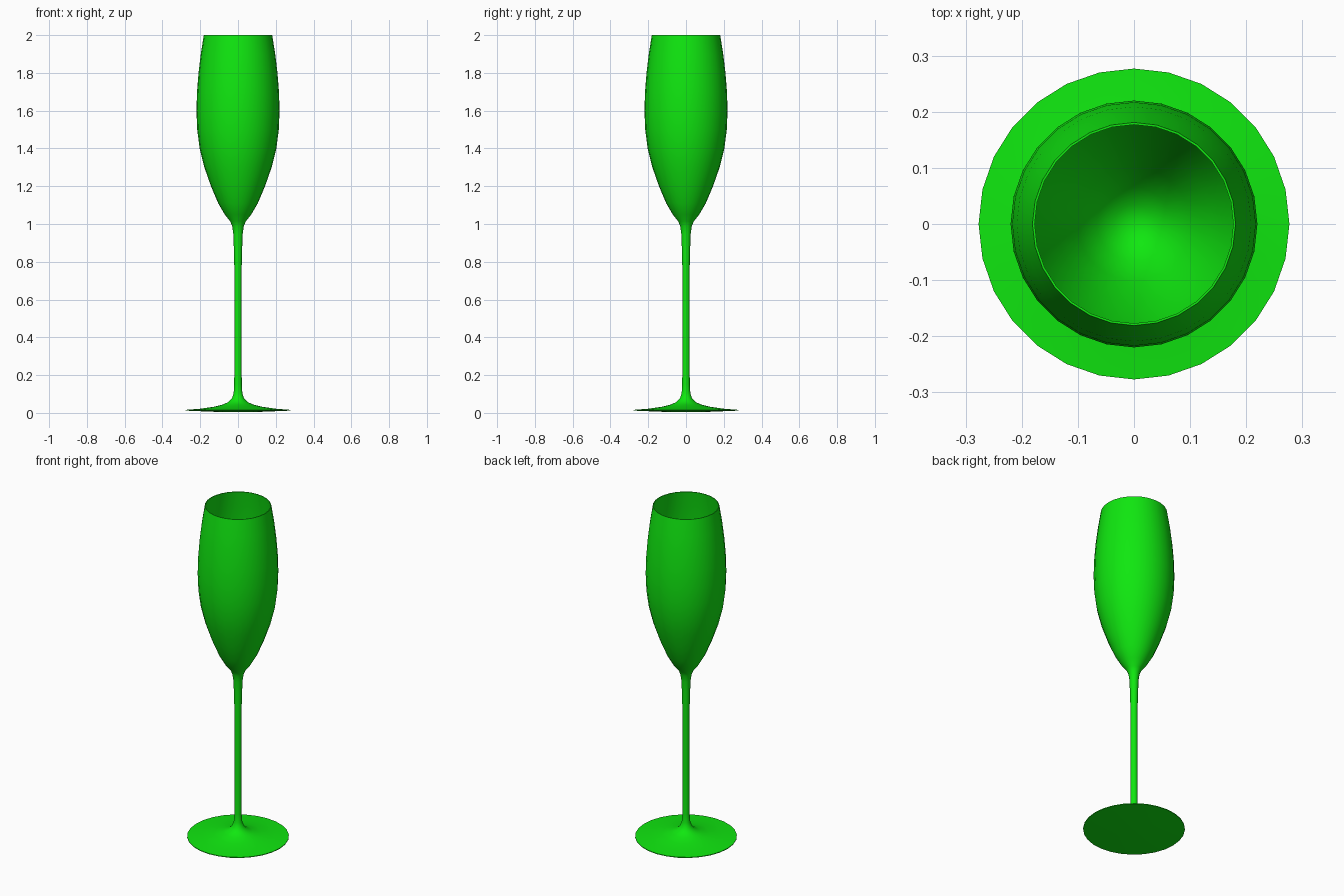
import bpy
import bmesh
import math

SIDES = 28

cube = bpy.data.objects.get("Cube")
if cube:
    bpy.data.objects.remove(cube, do_unlink=True)

# Single green glass colour
green = bpy.data.materials.new("bright_green")
green.use_nodes = True
colour = (0.005, 0.8, 0.005, 1)
green.diffuse_color = colour
green.node_tree.nodes["Principled BSDF"].inputs["Base Color"].default_value = colour


def lathe(name, profile):
    """Spin a (radius, height) profile around the z axis."""
    bm = bmesh.new()
    verts = [bm.verts.new((r, 0, z)) for r, z in profile]
    edges = [bm.edges.new(pair) for pair in zip(verts, verts[1:])]
    bmesh.ops.spin(bm, geom=verts + edges, cent=(0, 0, 0), axis=(0, 0, 1),
                   angle=math.tau, steps=SIDES, use_duplicate=False)
    bmesh.ops.remove_doubles(bm, verts=bm.verts, dist=0.0002)
    bmesh.ops.recalc_face_normals(bm, faces=bm.faces)
    mesh = bpy.data.meshes.new(name)
    bm.to_mesh(mesh)
    bm.free()
    mesh.materials.append(green)
    obj = bpy.data.objects.new(name, mesh)
    bpy.context.collection.objects.link(obj)
    bpy.ops.object.select_all(action='DESELECT')
    obj.select_set(True)
    bpy.context.view_layer.objects.active = obj
    bpy.ops.object.shade_smooth_by_angle(angle=math.radians(50))
    return obj


# Foot: shallow underside, thin rim, flared top
foot = [(0, 0.004), (0.08, 0.004), (0.277, 0.012), (0.277, 0.016),
        (0.2, 0.022), (0.13, 0.032), (0.08, 0.044), (0.05, 0.058),
        (0.032, 0.078), (0.023, 0.105)]

# Stem: slim, widening slightly towards the bowl
stem = [(0.02, 0.15), (0.019, 0.4), (0.019, 0.75), (0.022, 0.87),
        (0.025, 0.95), (0.031, 0.99)]

# Bowl outside from stem to lip, then the inside back to the axis
bowl_out = [(0.042, 1.015), (0.07, 1.05), (0.105, 1.11), (0.143, 1.2),
            (0.178, 1.3), (0.203, 1.4), (0.216, 1.5), (0.22, 1.6),
            (0.217, 1.7), (0.209, 1.8), (0.197, 1.9), (0.181, 2.0)]
bowl_in = [(r - 0.004, z) for r, z in reversed(bowl_out[1:])]
bowl_in += [(0.035, 1.025), (0, 1.012)]

lathe("flute_glass", foot + stem + bowl_out + bowl_in)
